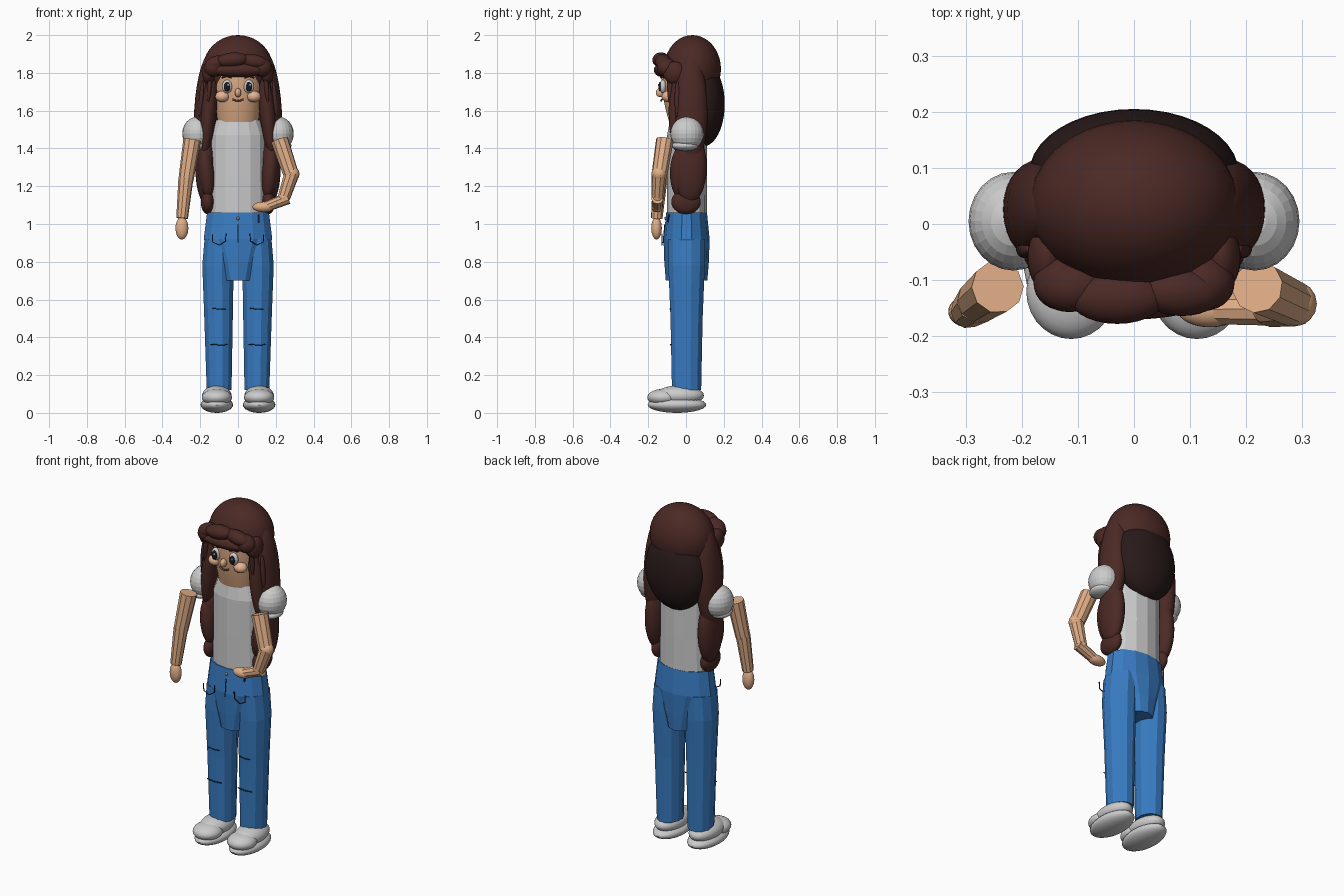
import bpy, bmesh, math
from mathutils import Vector, Matrix

if "Cube" in bpy.data.objects:
    bpy.data.objects.remove(bpy.data.objects["Cube"])


def material(name, rgb):
    m = bpy.data.materials.new(name)
    m.diffuse_color = (*rgb, 1)
    m.use_nodes = True
    m.node_tree.nodes["Principled BSDF"].inputs["Base Color"].default_value = m.diffuse_color
    return m


HAIR = material("brown_hair", (0.07, 0.022, 0.018))
DARK = material("dark_hair", (0.022, 0.010, 0.010))
SKIN = material("skin", (0.75, 0.42, 0.24))
BLUSH = material("blush_skin", (0.80, 0.45, 0.29))
DENIM = material("denim", (0.04, 0.20, 0.54))
STITCH = material("stitching", (0.01, 0.03, 0.07))
WHITE = material("eye_white", (0.9, 0.9, 0.9))
BLACK = material("black", (0.01, 0.01, 0.012))
LIP = material("lip", (0.28, 0.07, 0.05))
BRASS = material("brass", (0.35, 0.22, 0.1))


def finish(name, bm, mat, angle):
    mesh = bpy.data.meshes.new(name)
    bmesh.ops.recalc_face_normals(bm, faces=bm.faces)
    bm.to_mesh(mesh)
    bm.free()
    ob = bpy.data.objects.new(name, mesh)
    bpy.context.collection.objects.link(ob)
    if mat:
        mesh.materials.append(mat)
    if angle:
        bpy.ops.object.select_all(action='DESELECT')
        bpy.context.view_layer.objects.active = ob
        ob.select_set(True)
        bpy.ops.object.shade_smooth_by_angle(angle=math.radians(angle))
    return ob


def ball(name, c, r, mat=None, tilt=0, seg=28, angle=40):
    """Ellipsoid with radii r, tilted about y."""
    bm = bmesh.new()
    M = Matrix.Translation(c) @ Matrix.Rotation(tilt, 4, 'Y') @ Matrix.Diagonal((*r, 1))
    bmesh.ops.create_uvsphere(bm, u_segments=seg, v_segments=seg // 2, radius=1, matrix=M)
    return finish(name, bm, mat, angle)


def limb(name, a, b, r1, r2, mat, sides=10):
    """Flat-sided tapered cylinder from a to b."""
    a, b = Vector(a), Vector(b)
    rot = (b - a).to_track_quat('Z', 'Y').to_matrix().to_4x4()
    bm = bmesh.new()
    bmesh.ops.create_cone(bm, cap_ends=True, segments=sides, radius1=r1, radius2=r2,
                          depth=(b - a).length, matrix=Matrix.Translation((a + b) / 2) @ rot)
    return finish(name, bm, mat, 0)


def loft(name, rings, mat=None, sides=14, angle=0):
    """Rings are (x, y, z, half width, half depth)."""
    bm = bmesh.new()
    loops = []
    for x, y, z, rx, ry in rings:
        turn = [2 * math.pi * (i + .5) / sides for i in range(sides)]
        loops.append([bm.verts.new((x + rx * math.cos(t), y + ry * math.sin(t), z)) for t in turn])
    for lo, hi in zip(loops, loops[1:]):
        for i in range(sides):
            j = (i + 1) % sides
            bm.faces.new((lo[i], lo[j], hi[j], hi[i]))
    bm.faces.new(loops[0][::-1])
    bm.faces.new(loops[-1])
    return finish(name, bm, mat, angle)


def wire(name, pts, r, mat):
    cu = bpy.data.curves.new(name, 'CURVE')
    cu.dimensions = '3D'
    cu.bevel_depth = r
    cu.bevel_resolution = 1
    cu.use_fill_caps = True
    sp = cu.splines.new('POLY')
    sp.points.add(len(pts) - 1)
    for p, co in zip(sp.points, pts):
        p.co = (*co, 1)
    cu.materials.append(mat)
    bpy.context.collection.objects.link(bpy.data.objects.new(name, cu))


# Head and torso
loft("head", [(0, 0, 1.54, .108, .09), (0, 0, 1.60, .116, .107), (0, 0, 1.67, .124, .122),
              (0, 0, 1.74, .13, .132), (0, 0, 1.84, .13, .13)], SKIN, 24, 40)
loft("shirt", [(0, .005, 1.04, .155, .105), (0, .005, 1.25, .15, .106),
               (0, .005, 1.47, .15, .105), (0, .005, 1.55, .12, .09)])

# Trousers
loft("hips", [(0, .003, .70, .09, .11), (0, .003, .80, .125, .118),
              (0, .003, .92, .186, .122), (0, .003, 1.06, .168, .108)], DENIM)
wire("fly_seam", [(0, -.112, 1.0), (0, -.121, .9)], .003, STITCH)
ball("waist_button", (0, -.108, 1.03), (.009, .007, .009), BRASS, seg=12)
wire("belt_loop", [(.11, -.09, 1.05), (.11, -.098, 1.01)], .005, STITCH)

for s in (-1, 1):
    loft("trouser_leg", [(s * .1, .003, .12, .068, .08), (s * .103, .003, .5, .078, .088),
                         (s * .106, .003, .78, .086, .1), (s * .1, .003, .92, .08, .1)], DENIM, 12)
    wire("pocket_seam", [(s * (.1 + dx), -.127, z) for dx, z in
                         ((-.036, .95), (-.034, .91), (0, .888), (.034, .905), (.036, .945))], .003, STITCH)
    for z, w, y in ((.55, .035, -.086), (.36, .045, -.083)):
        wire("trouser_crease", [(s * .1 - w, y + .004, z + .003), (s * .1, y, z),
                                (s * .1 + w, y + .004, z + .001)], .003, STITCH)
    # Shoes
    ball("shoe_sole", (s * .112, -.048, .043), (.086, .155, .043))
    ball("shoe_upper", (s * .112, -.035, .092), (.078, .13, .053))
    ball("shoe_toe", (s * .112, -.12, .082), (.08, .085, .045))
    # Sleeves
    ball("sleeve", (s * .215, .005, 1.478), (.08, .088, .09), seg=24, angle=10)
    ball("sleeve_cuff", (s * .225, -.005, 1.415), (.058, .07, .028))

    # Face features
    ball("eye_white", (s * .058, -.122, 1.728), (.027, .018, .036), WHITE)
    ball("pupil", (s * .058, -.137, 1.726), (.017, .009, .026), BLACK)
    ball("eye_glint", (s * .058 + .006, -.146, 1.736), (.005, .003, .007), WHITE, seg=10)
    ball("cheek", (s * .083, -.095, 1.675), (.038, .034, .03), BLUSH)
    wire("eyebrow", [(s * .035, -.132, 1.775), (s * .06, -.129, 1.783), (s * .085, -.117, 1.775)], .005, HAIR)

    # Side hair, top to bottom
    ball("upper_side_lock", (s * .168, .025, 1.60), (.064, .09, .30), HAIR, s * -.06)
    ball("front_side_lock", (s * .155, -.03, 1.60), (.042, .062, .24), HAIR, s * -.1)
    ball("middle_side_lock", (s * .172, .02, 1.30), (.054, .09, .19), HAIR)
    ball("front_middle_lock", (s * .168, -.035, 1.27), (.042, .05, .13), HAIR, s * .1)
    ball("lower_side_lock", (s * .16, .0, 1.117), (.037, .078, .065), HAIR)
    for x, y, z, h in ((.15, -.085, 1.74, .1), (.165, -.06, 1.68, .12), (.195, -.045, 1.66, .1)):
        ball("hair_strand", (s * x, y, z), (.013, .016, h), HAIR, s * -.08, 14)
    # Side rolls of the fringe
    ball("fringe_side", (s * .125, -.105, 1.83), (.055, .05, .05), HAIR, s * .35)
    ball("fringe_temple", (s * .155, -.06, 1.80), (.035, .06, .06), HAIR)

# Nose and mouth
ball("nose", (0, -.136, 1.695), (.017, .024, .024), SKIN)
wire("mouth", [(-.028, -.126, 1.66), (-.012, -.132, 1.653), (.012, -.132, 1.653), (.028, -.126, 1.66)], .005, LIP)

# Crown, back hair and fringe
ball("hair_crown", (0, .034, 1.82), (.186, .151, .18), HAIR, seg=40)
ball("back_hair", (0, .09, 1.635), (.187, .115, .225), DARK, seg=40)
ball("fringe_lower", (0, -.12, 1.815), (.15, .05, .038), HAIR)
ball("fringe_upper", (-.03, -.132, 1.868), (.085, .046, .04), HAIR, -.08)
ball("fringe_right", (.085, -.122, 1.86), (.075, .042, .038), HAIR, .2)
ball("fringe_left", (-.115, -.112, 1.85), (.06, .045, .04), HAIR, -.3)

# Straight arm
limb("straight_upper_arm", (-.243, -.112, 1.445), (-.276, -.137, 1.23), .047, .04, SKIN)
limb("straight_forearm", (-.276, -.137, 1.24), (-.296, -.155, 1.03), .04, .031, SKIN)
ball("straight_elbow", (-.276, -.137, 1.235), (.039, .039, .039), SKIN, seg=16)
ball("straight_hand", (-.297, -.156, .978), (.034, .028, .06), SKIN)

# Bent arm, hand on the hip
limb("bent_upper_arm", (.22, -.112, 1.445), (.28, -.14, 1.265), .047, .042, SKIN)
ball("bent_elbow", (.284, -.142, 1.265), (.042, .041, .042), SKIN, seg=16)
limb("bent_forearm", (.286, -.142, 1.27), (.245, -.15, 1.145), .041, .034, SKIN)
ball("bent_wrist", (.243, -.15, 1.14), (.033, .033, .033), SKIN, seg=16)
limb("bent_wrist_bar", (.265, -.151, 1.137), (.15, -.152, 1.092), .032, .028, SKIN)
ball("bent_hand", (.135, -.152, 1.09), (.058, .032, .028), SKIN)
